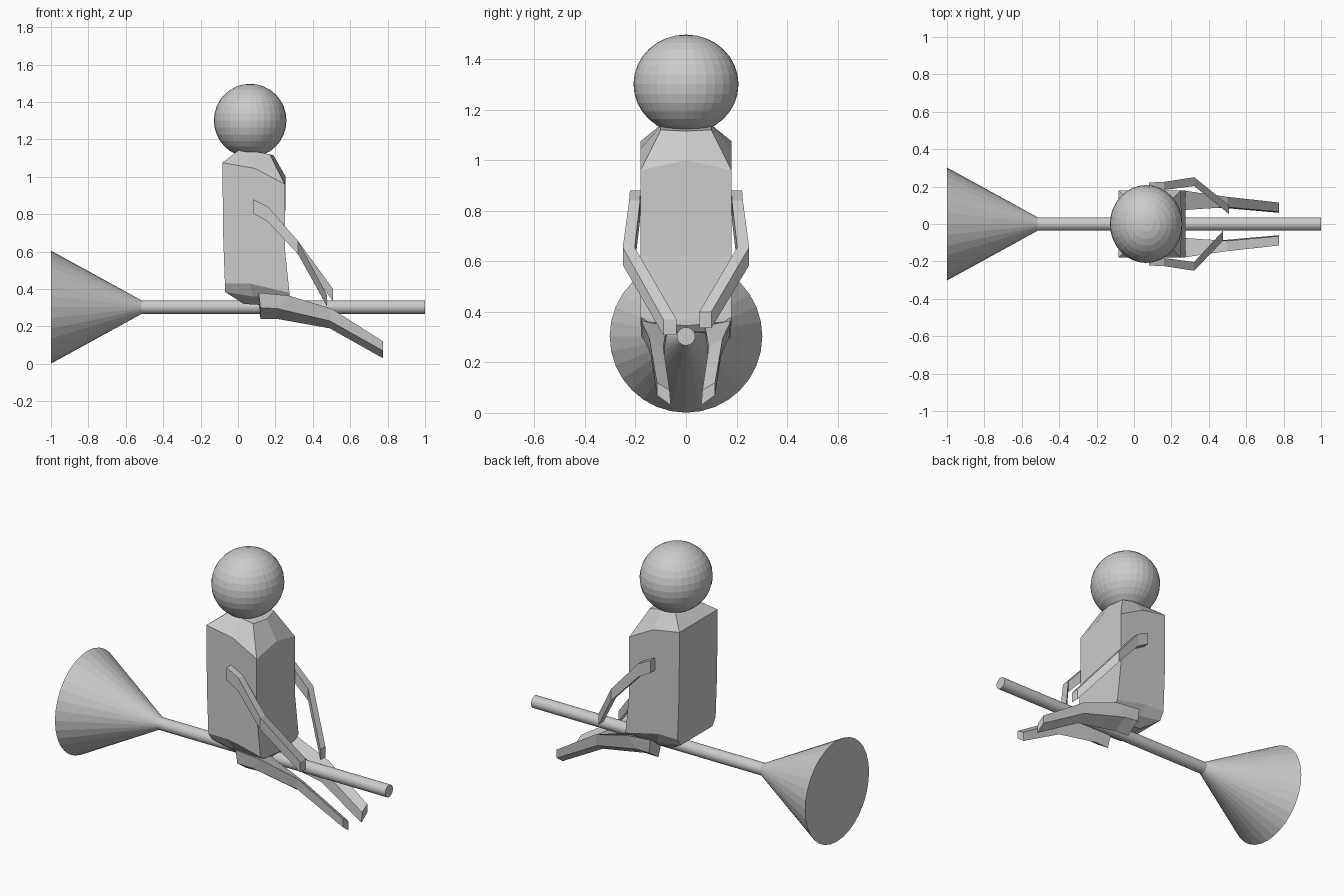
import bpy, bmesh, math

if "Cube" in bpy.data.objects:
    bpy.data.objects.remove(bpy.data.objects["Cube"])


def loft(name, rings):
    """Skin a closed solid through rings with equal point counts."""
    bm = bmesh.new()
    loops = [[bm.verts.new(p) for p in r] for r in rings]
    n = len(loops[0])
    for a, b in zip(loops, loops[1:]):
        for i in range(n):
            j = (i + 1) % n
            bm.faces.new((a[i], a[j], b[j], b[i]))
    bm.faces.new(loops[0])
    bm.faces.new(loops[-1])
    bmesh.ops.recalc_face_normals(bm, faces=bm.faces)
    me = bpy.data.meshes.new(name)
    bm.to_mesh(me)
    bm.free()
    ob = bpy.data.objects.new(name, me)
    bpy.context.collection.objects.link(ob)
    return ob


def circle(x, r, z=0.303, n=32):
    return [(x, r * math.cos(2 * math.pi * i / n), z + r * math.sin(2 * math.pi * i / n))
            for i in range(n)]


# broom: handle and flared brush
loft("broom_handle", [circle(-0.53, 0.036), circle(1.0, 0.036)])
loft("broom_brush", [circle(-1.0, 0.302), circle(-0.515, 0.036)])

# head
bpy.ops.mesh.primitive_uv_sphere_add(segments=32, ring_count=16, radius=1, location=(0.065, 0, 1.301))
head = bpy.context.object
head.name = "head"
head.scale = (0.194, 0.208, 0.196)


# torso: each ring is (half width, back, side, front, front middle) as x, z pairs
def torso_ring(w, back, side, front, mid):
    half = [(back[0], w, back[1]), (side[0], w, side[1]), (front[0], w, front[1])]
    other = [(x, -y, z) for x, y, z in reversed(half)]
    return half + [(mid[0], 0, mid[1])] + other + [(back[0], 0, back[1])]


loft("torso", [torso_ring(*r) for r in (
    (0.09, (0.03, 0.32), (0.12, 0.315), (0.25, 0.32), (0.25, 0.32)),
    (0.15, (-0.07, 0.385), (0.08, 0.36), (0.275, 0.36), (0.275, 0.345)),
    (0.18, (-0.07, 0.43), (0.06, 0.43), (0.275, 0.38), (0.275, 0.37)),
    (0.18, (-0.08, 0.70), (0.07, 0.70), (0.25, 0.62), (0.25, 0.62)),
    (0.18, (-0.083, 1.075), (0.09, 1.045), (0.25, 0.96), (0.255, 1.0)),
    (0.10, (0.0, 1.14), (0.09, 1.135), (0.17, 1.12), (0.19, 1.115)),
)])

# legs: bottom x, top x, then outer-top, outer-bottom, inner-bottom, inner-top as (y, z)
LEG = (
    (0.12, 0.11, ((0.18, 0.38), (0.178, 0.30), (0.09, 0.24), (0.07, 0.335))),
    (0.21, 0.27, ((0.178, 0.365), (0.17, 0.295), (0.085, 0.24), (0.075, 0.345))),
    (0.49, 0.50, ((0.145, 0.295), (0.14, 0.23), (0.085, 0.19), (0.09, 0.26))),
    (0.775, 0.775, ((0.115, 0.12), (0.115, 0.07), (0.06, 0.03), (0.065, 0.09))),
)
for side, s in (("left", 1), ("right", -1)):
    loft(side + "_leg", [[(xb if k in (1, 2) else xt, s * y, z) for k, (y, z) in enumerate(c)]
                         for xb, xt, c in LEG])

# arms: x, inner y, outer y, bottom z, top z (the hands grip at different points)
ARM = [(0.08, 0.18, 0.222, 0.805, 0.88), (0.16, 0.182, 0.225, 0.76, 0.84),
       (0.322, 0.203, 0.25, 0.585, 0.655)]
HANDS = {"left": (1, (0.508, 0.053, 0.1, 0.335, 0.4)),
         "right": (-1, (0.475, 0.038, 0.09, 0.308, 0.37))}
for side, (s, hand) in HANDS.items():
    loft(side + "_arm", [[(x, s * a, lo), (x, s * b, lo), (x, s * b, hi), (x, s * a, hi)]
                         for x, a, b, lo, hi in ARM + [hand]])
